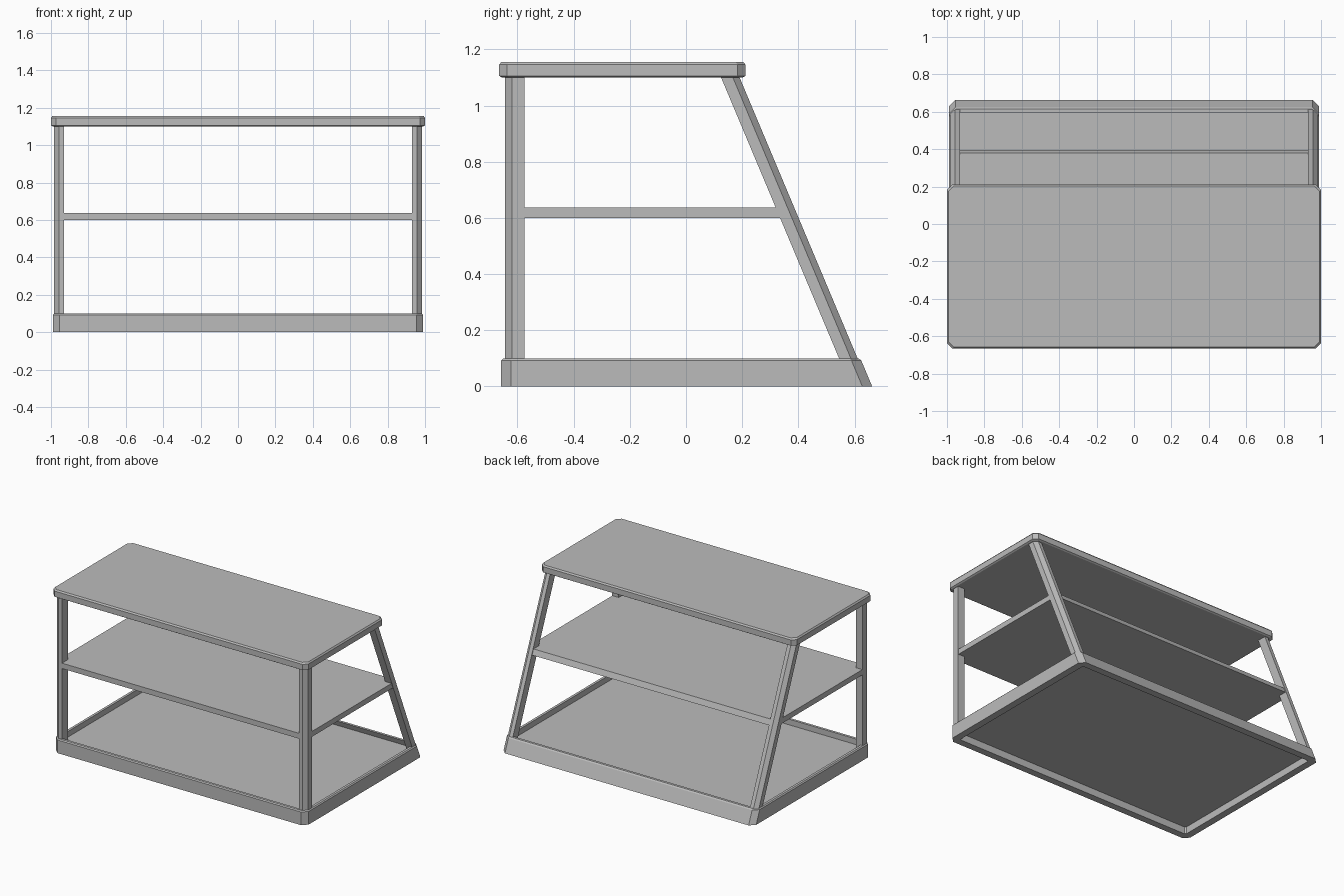
import bpy, bmesh

if "Cube" in bpy.data.objects:
    bpy.data.objects.remove(bpy.data.objects["Cube"])

SLOPE = 0.42  # backward lean of the rear: y shift per unit of height

grey = bpy.data.materials.new("grey")
grey.diffuse_color = (0.5, 0.5, 0.5, 1)
grey.use_nodes = True
grey.node_tree.nodes["Principled BSDF"].inputs["Base Color"].default_value = grey.diffuse_color


def loft(name, rings):
    """Skin a stack of matching outlines and cap both ends."""
    bm = bmesh.new()
    loops = [[bm.verts.new(p) for p in ring] for ring in rings]
    n = len(loops[0])
    for a, b in zip(loops, loops[1:]):
        for i in range(n):
            j = (i + 1) % n
            bm.faces.new((a[i], a[j], b[j], b[i]))
    bm.faces.new(loops[0][::-1])
    bm.faces.new(loops[-1])
    bmesh.ops.recalc_face_normals(bm, faces=bm.faces[:])
    mesh = bpy.data.meshes.new(name)
    bm.to_mesh(mesh)
    bm.free()
    mesh.materials.append(grey)
    obj = bpy.data.objects.new(name, mesh)
    bpy.context.collection.objects.link(obj)
    return obj


def octagon(x, y0, y1, c, z):
    """Rectangle with cut corners at height z."""
    return [(-x + c, y0, z), (x - c, y0, z), (x, y0 + c, z), (x, y1 - c, z),
            (x - c, y1, z), (-x + c, y1, z), (-x, y1 - c, z), (-x, y0 + c, z)]


# Base tray: rim with recessed floor above and below, leaning rear wall
def tray_ring(inset, z):
    return octagon(0.99 - inset, -0.658 + inset, 0.663 - SLOPE * z - inset,
                   0.035 - inset * 0.5, z)


loft("base_tray", [tray_ring(i, z) for i, z in (
    (0.05, 0.05), (0.05, 0.0), (0.0, 0.0), (0.0, 0.093),
    (0.007, 0.1), (0.025, 0.1), (0.025, 0.06))])

# Top board with bevelled edges
loft("top_board", [octagon(1 - i, -0.665 + i, 0.212 - i, 0.028, z) for i, z in (
    (0.01, 1.1), (0.0, 1.106), (0.0, 1.146), (0.008, 1.156))])

# Posts: outer corner cut off, rear pair leaning forward
front_profile = [(0.93, -0.645), (0.957, -0.645), (0.983, -0.62),
                 (0.983, -0.575), (0.93, -0.575)]
rear_profile = [(0.93, 0.545), (0.983, 0.545), (0.983, 0.587),
                (0.957, 0.611), (0.93, 0.611)]
for side, s in (("left", -1), ("right", 1)):
    for label, profile, lean in (("front", front_profile, 0),
                                 ("rear", rear_profile, SLOPE)):
        loft(f"{label}_post_{side}",
             [[(s * x, y - lean * (z - 0.1), z) for x, y in profile]
              for z in (0.055, 1.103)])


# Shelf notched around the four posts
def shelf_ring(z):
    d = SLOPE * (z - 0.1)
    half = [(0.93, -0.643), (0.93, -0.575), (0.98, -0.575),
            (0.98, 0.545 - d), (0.93, 0.545 - d), (0.93, 0.605 - d)]
    return ([(x, y, z) for x, y in half]
            + [(-x, y, z) for x, y in reversed(half)])


loft("shelf", [shelf_ring(0.6), shelf_ring(0.638)])
